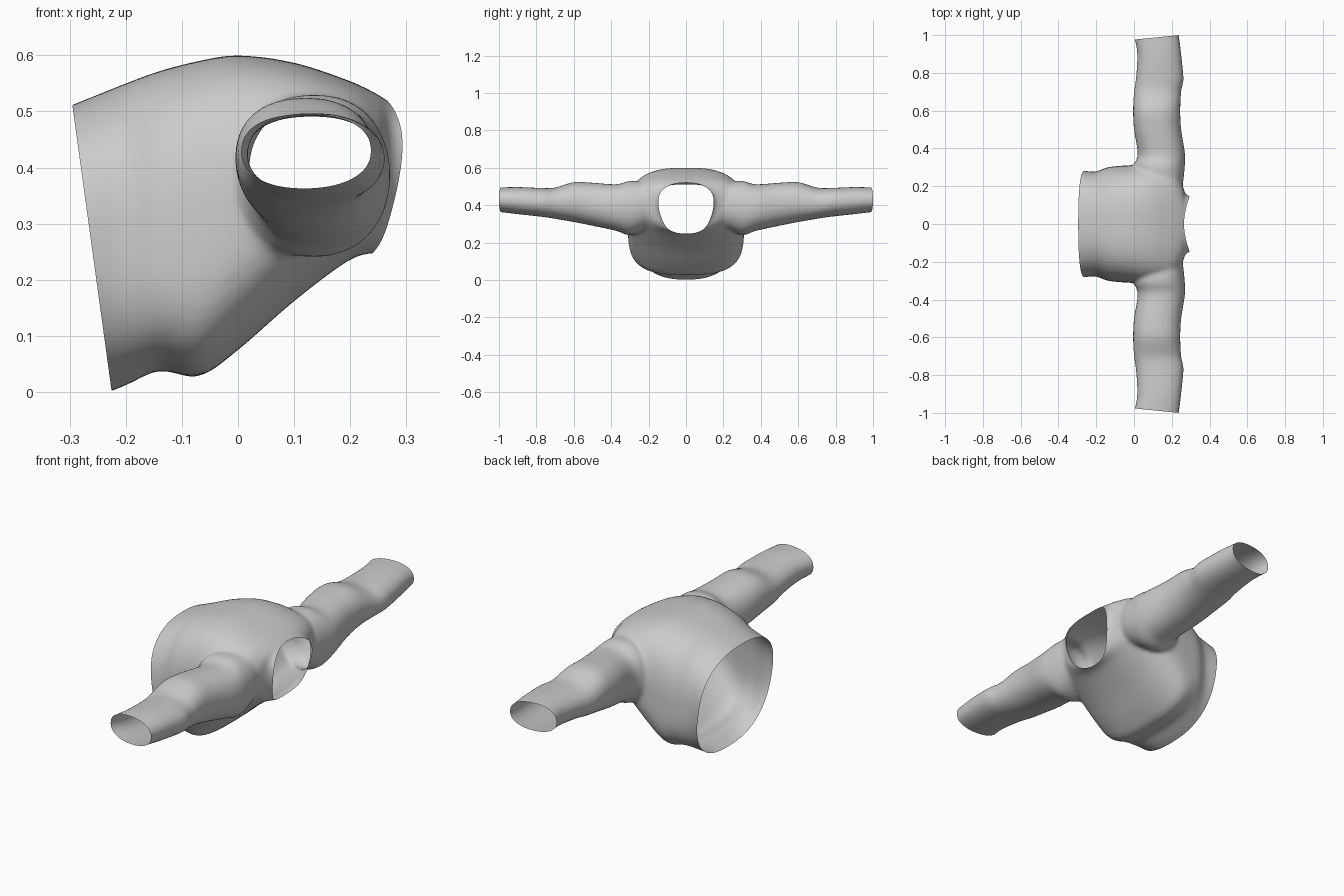
import bpy, bmesh, math
from mathutils import Vector

if "Cube" in bpy.data.objects:
    bpy.data.objects.remove(bpy.data.objects["Cube"])

SEG = 64


def resample(rows, n=6):
    """Catmull-Rom interpolation between section rows."""
    out = []
    for i in range(len(rows) - 1):
        a, b, c, d = (rows[max(0, min(len(rows) - 1, i + k))] for k in (-1, 0, 1, 2))
        for s in range(n):
            t = s / n
            out.append([0.5 * (2 * q + (r - p) * t + (2 * p - 5 * q + 4 * r - w) * t * t
                               + (3 * q - p - 3 * r + w) * t ** 3)
                        for p, q, r, w in zip(a, b, c, d)])
    return out + [list(rows[-1])]


def oval(power_up, power_down):
    """Unit rounded outline with its own squareness above and below."""
    pts = []
    for i in range(SEG):
        a = 2 * math.pi * i / SEG
        c, s = math.cos(a), math.sin(a)
        e = 2 / (power_up if s >= 0 else power_down)
        pts.append((math.copysign(abs(c) ** e, c), math.copysign(abs(s) ** e, s)))
    return pts


def loft(bm, rings):
    loops = [[bm.verts.new(p) for p in ring] for ring in rings]
    for a, b in zip(loops, loops[1:]):
        for i in range(SEG):
            j = (i + 1) % SEG
            bm.faces.new((a[i], a[j], b[j], b[i]))
    bm.faces.new(loops[0][::-1])
    bm.faces.new(loops[-1])


def cut(bm, point, normal):
    bmesh.ops.bisect_plane(bm, geom=bm.verts[:] + bm.edges[:] + bm.faces[:],
                           plane_co=Vector(point), plane_no=Vector(normal).normalized(),
                           clear_outer=True)


# Torso: x, half width, bottom, widest height, top, squareness up / down
torso = [
    (-0.40, 0.285, -0.03, 0.26, 0.47, 2.3, 2.2),
    (-0.30, 0.285, -0.012, 0.26, 0.51, 2.4, 2.2),
    (-0.25, 0.280, -0.006, 0.26, 0.53, 2.5, 2.3),
    (-0.20, 0.278, 0.012, 0.26, 0.55, 2.6, 2.6),
    (-0.14, 0.300, 0.038, 0.26, 0.572, 2.8, 3.0),
    (-0.07, 0.308, 0.028, 0.26, 0.59, 3.0, 3.1),
    (0.00, 0.312, 0.075, 0.30, 0.60, 3.0, 2.9),
    (0.10, 0.312, 0.162, 0.36, 0.587, 3.0, 2.5),
    (0.20, 0.295, 0.236, 0.41, 0.554, 2.7, 2.1),
    (0.25, 0.225, 0.248, 0.42, 0.53, 2.5, 1.9),
    (0.285, 0.150, 0.25, 0.42, 0.512, 2.5, 1.8),
    (0.40, 0.145, 0.25, 0.42, 0.50, 2.5, 1.8),
]
bm = bmesh.new()
rings = []
for x, w, lo, mid, hi, pu, pd in resample(torso):
    rings.append([(x, w * c, mid + s * (hi - mid if s >= 0 else mid - lo))
                  for c, s in oval(pu, pd)])
loft(bm, rings)

# Sleeves: y, x min, x max, z min, z max (mirrored to the other arm)
sleeve = [
    (0.00, 0.05, 0.20, 0.32, 0.50),
    (0.20, 0.04, 0.255, 0.28, 0.52),
    (0.30, 0.00, 0.268, 0.240, 0.53),
    (0.37, 0.02, 0.27, 0.262, 0.512),
    (0.50, 0.00, 0.25, 0.290, 0.52),
    (0.60, -0.005, 0.245, 0.310, 0.523),
    (0.70, 0.00, 0.25, 0.327, 0.494),
    (0.77, 0.01, 0.262, 0.338, 0.492),
    (0.90, 0.017, 0.25, 0.352, 0.497),
    (1.00, 0.00, 0.238, 0.364, 0.495),
    (1.08, -0.01, 0.23, 0.37, 0.495),
]
sleeve = [(-r[0],) + r[1:] for r in sleeve[:0:-1]] + sleeve
rings = []
for y, x0, x1, z0, z1 in resample(sleeve):
    rings.append([((x0 + x1) / 2 + c * (x1 - x0) / 2, y, (z0 + z1) / 2 + s * (z1 - z0) / 2)
                  for c, s in oval(2.3, 2.2)])
loft(bm, rings)
bmesh.ops.recalc_face_normals(bm, faces=bm.faces[:])

# Fuse torso and sleeves into one soft cloth surface
mesh = bpy.data.meshes.new("jacket")
bm.to_mesh(mesh)
bm.free()
jacket = bpy.data.objects.new("jacket", mesh)
bpy.context.collection.objects.link(jacket)
fuse = jacket.modifiers.new("fuse", 'REMESH')
fuse.mode = 'VOXEL'
fuse.voxel_size = 0.009
soft = jacket.modifiers.new("soften", 'SMOOTH')
soft.factor = 0.5
soft.iterations = 12
bpy.context.view_layer.update()
fused = bpy.data.meshes.new_from_object(
    jacket.evaluated_get(bpy.context.evaluated_depsgraph_get()))
jacket.modifiers.clear()
jacket.data = fused

# Open the cuffs, hem and curved neckline
bm = bmesh.new()
bm.from_mesh(fused)
for side in (1, -1):
    cut(bm, (0.24, side, 0.4), (-0.1, side, 0))
cut(bm, (-0.225, 0, 0.0), (-0.51, 0, -0.07))


def neck_bow(y):
    return min(0.15, 0.035 * (y / 0.145) ** 2)


for v in bm.verts:
    v.co.x -= neck_bow(v.co.y)
cut(bm, (0.24, 0, 0.25), (0.27, 0, -0.025))
for v in bm.verts:
    v.co.x += neck_bow(v.co.y)
for f in bm.faces:
    f.smooth = True
bm.to_mesh(fused)
bm.free()
